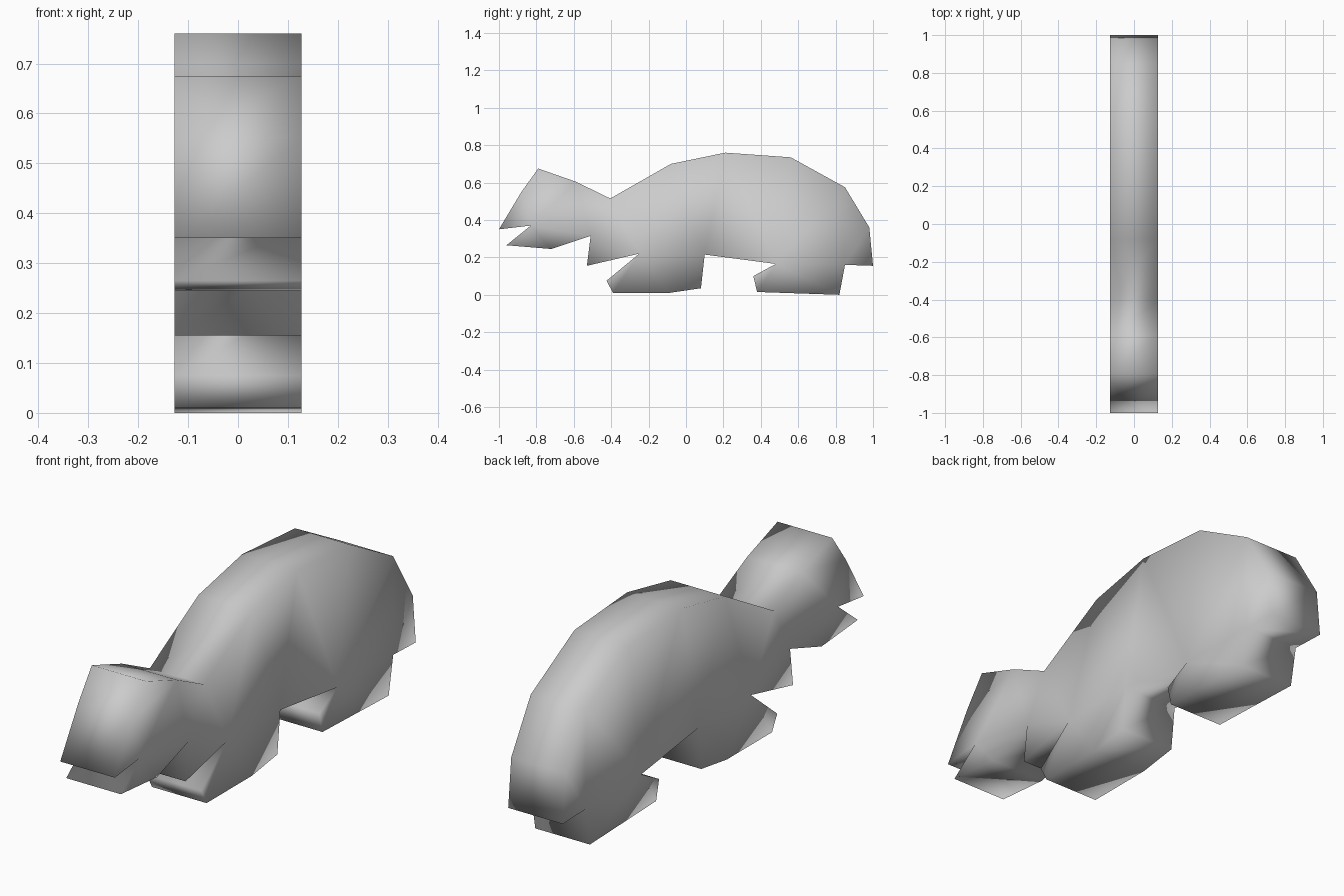
import bpy
import bmesh

cube = bpy.data.objects.get("Cube")
if cube:
    bpy.data.objects.remove(cube, do_unlink=True)

HALF_WIDTH = 0.127

# Side outline (y, z), grouped by body part
head_top = [(-1.0, 0.35), (-0.88, 0.55), (-0.79, 0.675), (-0.59, 0.605)]
back = [(-0.405, 0.515), (-0.08, 0.70), (0.21, 0.76), (0.56, 0.735), (0.85, 0.575)]
tail = [(0.98, 0.36), (1.0, 0.155), (0.85, 0.16)]
hind_leg = [(0.82, 0.0), (0.38, 0.015), (0.36, 0.10), (0.48, 0.165)]
front_leg = [(0.10, 0.215), (0.08, 0.035), (-0.09, 0.01), (-0.39, 0.01),
             (-0.425, 0.075), (-0.25, 0.22)]
chest = [(-0.53, 0.155), (-0.51, 0.315)]
jaw = [(-0.72, 0.245), (-0.96, 0.265), (-0.83, 0.37)]
outline = head_top + back + tail + hind_leg + front_leg + chest + jaw

# One grey for the whole figure
grey = bpy.data.materials.new("plain grey")
grey.use_nodes = True
colour = (0.6, 0.6, 0.6, 1.0)
grey.diffuse_color = colour
grey.node_tree.nodes["Principled BSDF"].inputs["Base Color"].default_value = colour

# Extrude the outline across the width
bm = bmesh.new()
side = bm.faces.new([bm.verts.new((-HALF_WIDTH, y, z)) for y, z in outline])
extruded = bmesh.ops.extrude_face_region(bm, geom=[side], use_keep_orig=True)
moved = [g for g in extruded["geom"] if isinstance(g, bmesh.types.BMVert)]
bmesh.ops.translate(bm, verts=moved, vec=(2 * HALF_WIDTH, 0, 0))
bmesh.ops.recalc_face_normals(bm, faces=bm.faces)
bmesh.ops.triangulate(bm, faces=[f for f in bm.faces if len(f.verts) > 4])

# Shade softly over every edge
for face in bm.faces:
    face.smooth = True
mesh = bpy.data.meshes.new("animal_body")
bm.to_mesh(mesh)
bm.free()
mesh.materials.append(grey)
bpy.context.collection.objects.link(bpy.data.objects.new("animal_body", mesh))
